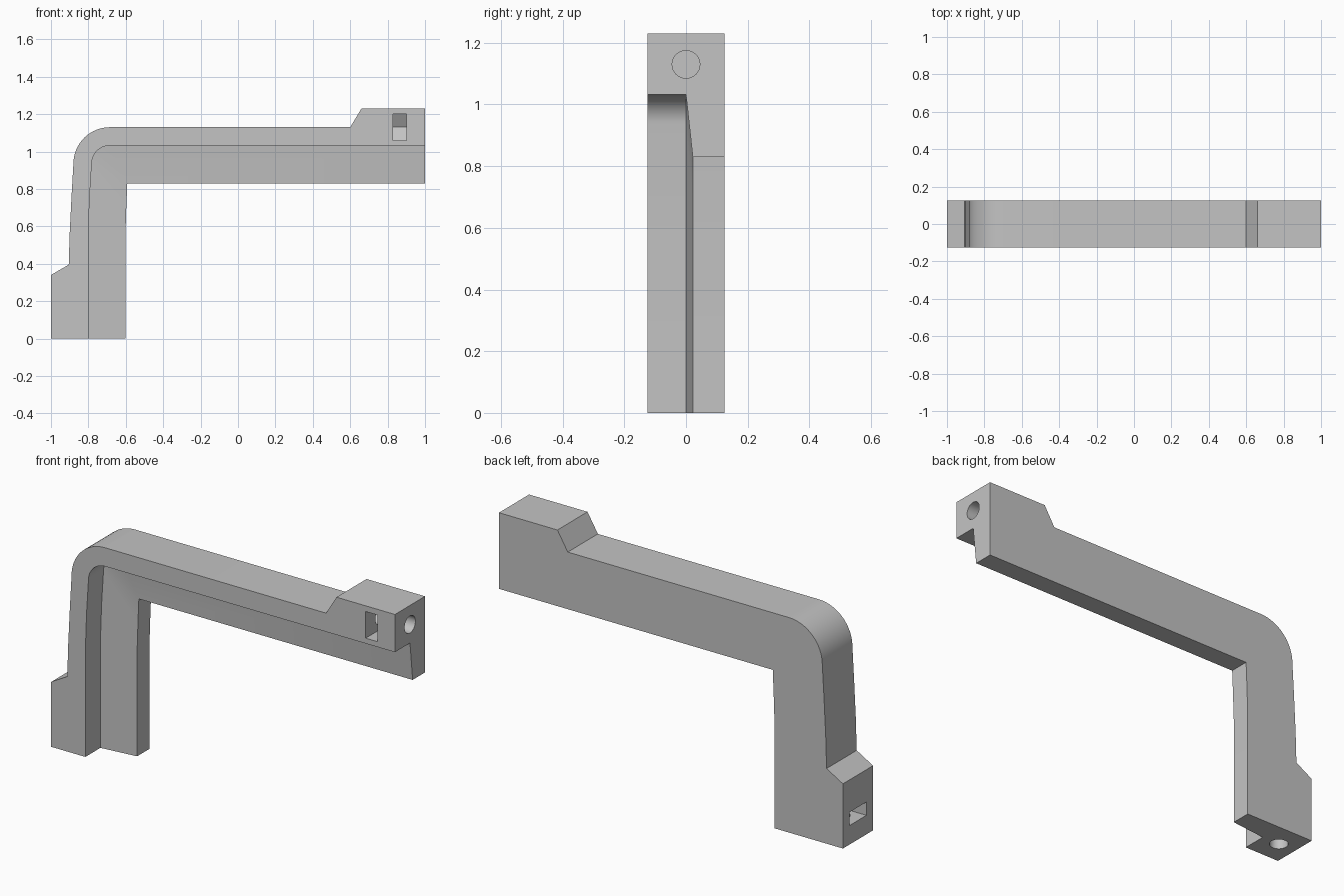
import bpy, bmesh
from math import cos, sin, pi, radians

if "Cube" in bpy.data.objects:
    bpy.data.objects.remove(bpy.data.objects["Cube"], do_unlink=True)

grey = bpy.data.materials.new("light grey plastic")
grey.use_nodes = True
grey.diffuse_color = (0.55, 0.55, 0.55, 1)
grey.node_tree.nodes["Principled BSDF"].inputs["Base Color"].default_value = (0.55, 0.55, 0.55, 1)


def loft(name, rings):
    """Closed solid through matching rings of points."""
    bm = bmesh.new()
    loops = [[bm.verts.new(p) for p in ring] for ring in rings]
    n = len(loops[0])
    for a, b in zip(loops, loops[1:]):
        for i in range(n):
            j = (i + 1) % n
            bm.faces.new((a[i], a[j], b[j], b[i]))
    bm.faces.new(loops[0])
    bm.faces.new(loops[-1])
    bmesh.ops.remove_doubles(bm, verts=bm.verts, dist=1e-5)
    bmesh.ops.recalc_face_normals(bm, faces=bm.faces)
    bmesh.ops.dissolve_limit(bm, angle_limit=radians(0.2), verts=bm.verts, edges=bm.edges)
    mesh = bpy.data.meshes.new(name)
    bm.to_mesh(mesh)
    bm.free()
    mesh.materials.append(grey)
    obj = bpy.data.objects.new(name, mesh)
    bpy.context.collection.objects.link(obj)
    return obj


# Stations along the bracket: outer edge, inside of flange, edge of web (x, z)
stations = [((-1, z), (-.8, z), (-.602, z)) for z in (0, .34)]
stations += [
    ((-.905, .395), (-.8, .395), (-.602, .395)),
    ((-.9, .56), (-.8, .56), (-.602, .56)),
    ((-.89, .76), (-.793, .76), (-.597, .71)),
]
# Rounded elbow
steps = 16
for k in range(steps + 1):
    a = pi - k * pi / 2 / steps
    outer, inner = [(-.685 + r * cos(a), .935 + r * sin(a)) for r in (.195, .097)]
    stations.append((outer, inner, (-.592, .83)))
# Arm and raised end block
stations += [((x, z), (x, 1.032), (x, .83)) for x, z in ((.6, 1.13), (.66, 1.23), (1, 1.23))]

# L-shaped section: full-width flange with a drafted web at the back
bracket = loft("bracket", [
    [(o[0], -.125, o[1]), (i[0], -.125, i[1]), (i[0], 0, i[1]),
     (e[0], .022, e[1]), (e[0], .125, e[1]), (o[0], .125, o[1])]
    for o, i, e in stations])

# Nut pockets and screw bores, drawn in (u, v) and extruded along w
pocket = [(-.2, -.07), (.04, -.07), (.081, 0), (.04, .07), (-.2, .07)]
bore = [(.045 * cos(k * pi / 16), .045 * sin(k * pi / 16)) for k in range(32)]


def arm_end(u, v, w):
    return (1 - w, u, 1.13 + v)


def leg_foot(u, v, w):
    return (-.9 + u, v, w)


bpy.context.view_layer.objects.active = bracket
for place in (arm_end, leg_foot):
    for shape, w0, w1 in ((pocket, .1, .17), (bore, -.1, .3)):
        cutter = loft("cutter", [[place(u, v, w) for u, v in shape] for w in (w0, w1)])
        cutter.hide_render = True
        mod = bracket.modifiers.new("cut", "BOOLEAN")
        mod.operation = "DIFFERENCE"
        mod.solver = "EXACT"
        mod.object = cutter
        bpy.ops.object.modifier_apply(modifier=mod.name)
        bpy.data.objects.remove(cutter, do_unlink=True)

bracket.select_set(True)
bpy.ops.object.shade_smooth_by_angle(angle=radians(25))
